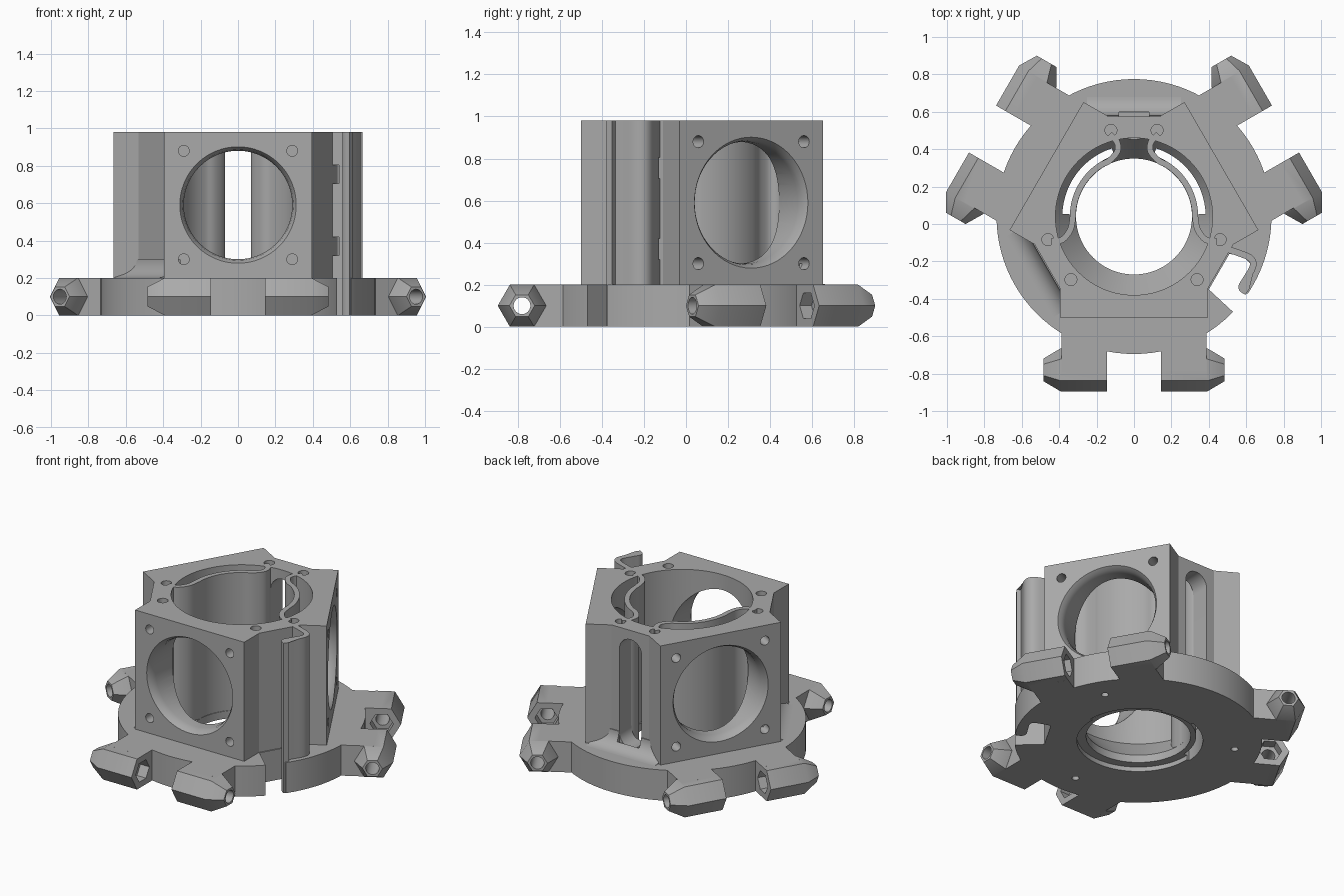
import bpy, bmesh
from math import sin, cos, pi, radians
from mathutils import Matrix, Vector

cube = bpy.data.objects.get("Cube")
if cube:
    bpy.data.objects.remove(cube, do_unlink=True)

grey = bpy.data.materials.new("plain grey")
grey.use_nodes = True
grey.diffuse_color = (0.4, 0.4, 0.4, 1)
grey.node_tree.nodes["Principled BSDF"].inputs["Base Color"].default_value = (0.4, 0.4, 0.4, 1)

TOP, DECK, MID = 0.98, 0.2, 0.59
FACES = (270, 30, 150)          # directions of the three square faces
GAPS = (90, 210, 330)           # directions of the gaps between them


def turn(deg):
    return Matrix.Rotation(radians(deg), 4, 'Z')


def move(x, y, z):
    return Matrix.Translation((x, y, z))


LAY_X = Matrix.Rotation(pi / 2, 4, 'Y')     # local z becomes x


def make(name, bm, matrix):
    bm.transform(matrix)
    bmesh.ops.recalc_face_normals(bm, faces=bm.faces)
    mesh = bpy.data.meshes.new(name)
    bm.to_mesh(mesh)
    bm.free()
    mesh.materials.append(grey)
    obj = bpy.data.objects.new(name, mesh)
    bpy.context.scene.collection.objects.link(obj)
    return obj


def prism(name, points, z0, z1, matrix=Matrix()):
    bm = bmesh.new()
    low = [bm.verts.new((x, y, z0)) for x, y in points]
    high = [bm.verts.new((x, y, z1)) for x, y in points]
    bm.faces.new(low)
    bm.faces.new(high)
    n = len(points)
    for i in range(n):
        j = (i + 1) % n
        bm.faces.new((low[i], low[j], high[j], high[i]))
    return make(name, bm, matrix)


def lathe(name, profile, sides, matrix=Matrix(), phase=0.0):
    """Solid of revolution about z from (radius, z) pairs, capped at both ends."""
    bm = bmesh.new()
    rings = []
    for r, z in profile:
        angles = [phase + 2 * pi * i / sides for i in range(sides)]
        rings.append([bm.verts.new((r * cos(a), r * sin(a), z)) for a in angles])
    bm.faces.new(rings[0])
    bm.faces.new(rings[-1])
    for a, b in zip(rings, rings[1:]):
        for i in range(sides):
            j = (i + 1) % sides
            bm.faces.new((a[i], a[j], b[j], b[i]))
    return make(name, bm, matrix)


def rod(r, z0, z1, matrix=Matrix(), sides=24):
    return lathe("cutter", [(r, z0), (r, z1)], sides, matrix)


def combine(target, tool, operation='DIFFERENCE'):
    """Apply a boolean and throw the tool away."""
    mod = target.modifiers.new("bool", 'BOOLEAN')
    mod.operation, mod.solver, mod.object = operation, 'EXACT', tool
    graph = bpy.context.evaluated_depsgraph_get()
    mesh = bpy.data.meshes.new_from_object(target.evaluated_get(graph))
    target.modifiers.remove(mod)
    target.data = mesh
    bpy.data.objects.remove(tool, do_unlink=True)


def arc(r, a0, a1, n=20):
    steps = [radians(a0 + (a1 - a0) * i / n) for i in range(n + 1)]
    return [(r * cos(a), r * sin(a)) for a in steps]


def smooth_path(points, steps=6):
    """Catmull-Rom through the points."""
    p = [Vector(q) for q in points]
    p = [2 * p[0] - p[1]] + p + [2 * p[-1] - p[-2]]
    out = []
    for a, b, c, d in zip(p, p[1:], p[2:], p[3:]):
        for i in range(steps):
            t = i / steps
            out.append(b + ((c - a) * t + (2 * a - 5 * b + 4 * c - d) * t ** 2
                            + (3 * b - a - 3 * c + d) * t ** 3) / 2)
    return out + [p[-2]]


def ribbon(path, width):
    """Outline of a strip of constant width along the path."""
    left, right = [], []
    for i, p in enumerate(path):
        d = (path[min(i + 1, len(path) - 1)] - path[max(i - 1, 0)]).normalized()
        side = Vector((-d.y, d.x)) * width / 2
        left.append(p + side)
        right.append(p - side)
    return left + right[::-1]


# base disc
base = lathe("base_disc", [(0.735, 0), (0.735, DECK)], 96)

# paired hexagonal lugs with arms, bolt holes and nut pockets
for deg in FACES:
    for side in (1, -1):
        flip = turn(deg - 270) @ Matrix.Diagonal((side, 1, 1, 1))
        arm = [(0.145, -0.82), (0.387, -0.82), (0.387, -0.5), (0.145, -0.5)]
        combine(base, prism("arm", arm, 0, DECK, flip), 'UNION')
        axis = flip @ move(0, -0.82, DECK / 2) @ LAY_X
        lug = [(0.1154, 0.145), (0.1154, 0.392), (0.06, 0.485)]
        combine(base, lathe("lug", lug, 6, axis, pi / 6), 'UNION')
        combine(base, rod(0.04, 0.1, 0.52, axis))
        pocket = [(0.07, 0.1), (0.07, 0.21)]
        combine(base, lathe("cutter", pocket, 6, axis, pi / 6))

# tower outline: three square faces joined by narrow gap walls
outline = []
for deg in FACES:
    a = radians(deg)
    n, t = Vector((cos(a), sin(a))), Vector((-sin(a), cos(a)))
    outline += [n * 0.385 - t * 0.395, n * 0.54 - t * 0.395,
                n * 0.54 + t * 0.395, n * 0.385 + t * 0.395]
tower = prism("tower", outline, DECK, TOP)

# funnel bore through tower and base
bore = [(0.365, -0.1), (0.365, 0.03), (0.31, 0.03), (0.31, 0.08), (0.42, 0.22), (0.42, 1.2)]
for target in (tower, base):
    combine(target, lathe("cutter", bore, 96))

# round windows with flared rims, and corner screw holes
for deg in FACES:
    face = turn(deg) @ move(0, 0, MID) @ LAY_X
    window = [(0.29, 0.2), (0.29, 0.48), (0.296, 0.515), (0.312, 0.541), (0.318, 0.56)]
    combine(tower, lathe("cutter", window, 64, face))
    for x in (-0.29, 0.29):
        for y in (-0.29, 0.29):
            combine(tower, rod(0.029, 0.44, 0.6, face @ move(x, y, 0), 20))
    combine(base, rod(0.022, -0.1, 0.12, turn(deg) @ move(0.58, 0, 0)))

# screw holes in the top rim
for deg in GAPS:
    for step in (-15, 15):
        combine(tower, rod(0.032, 0.8, 1.1, turn(deg + step) @ move(0.477, 0, 0)))

# tall round-ended slot in the back wall
slot = [(x, y + 0.84) for x, y in arc(0.08, 0, 180)]
slot += [(x, y + 0.29) for x, y in arc(0.08, 180, 360)]
combine(tower, prism("cutter", slot, -0.8, -0.2, Matrix.Rotation(pi / 2, 4, 'X')))

# curved slits through the base behind the spring blades
for start in (2, 108):
    slit = arc(0.343, start, start + 70) + arc(0.383, start + 70, start)
    combine(base, prism("cutter", slit, -0.1, 0.4))

# cable notch in the rim
notch = [(0.4, -0.39), (0.535, -0.515), (0.7, -0.66), (0.8, -0.5), (0.6, -0.41),
         (0.575, -0.385), (0.6, -0.33), (0.63, -0.26), (0.58, -0.21), (0.51, -0.2)]
combine(base, prism("cutter", notch, -0.1, 0.4))

# S-shaped cable clip
hook = smooth_path([(0.48, -0.17), (0.56, -0.195), (0.625, -0.225), (0.635, -0.27),
                    (0.595, -0.34), (0.575, -0.38), (0.605, -0.405)])
clip = prism("cable_clip", ribbon(hook, 0.035), 0, TOP)
for z in (0.37, 0.755):
    tie = [(0.505, -0.22), (0.54, -0.22), (0.54, -0.15), (0.505, -0.15)]
    combine(clip, prism("cutter", tie, z - 0.05, z + 0.05))

# spring blades inside the bore
parts = [base, tower, clip]
curve = [(0.13, 0.44), (0.092, 0.4), (0.088, 0.35), (0.13, 0.3)]
curve += arc(0.327, 58, 0, 10) + [(0.34, -0.07), (0.385, -0.125), (0.44, -0.13)]
for name, side in (("left_blade", 1), ("right_blade", -1)):
    strip = ribbon(smooth_path(curve, 4), 0.032)
    parts.append(prism(name, strip, 0.04, TOP, Matrix.Diagonal((side, 1, 1, 1))))

# coved feet of the closed gap walls
cove = [(0.5, 0.19), (0.64, 0.19), (0.64, DECK)]
cove += [(0.64 + x, 0.3 + y) for x, y in arc(0.1, 270, 180, 10)] + [(0.5, 0.3)]
for name, deg in (("back_foot", 90), ("side_foot", 210)):
    foot = prism(name, cove, -0.25, 0.25, turn(deg) @ Matrix.Rotation(pi / 2, 4, 'X'))
    if deg == 90:
        cut = [(-0.08, 0.3), (0.08, 0.3), (0.08, 0.56), (-0.08, 0.56)]
        combine(foot, prism("cutter", cut, 0.21, 0.5))
    parts.append(foot)

# place on centre and shade
bpy.ops.object.select_all(action='DESELECT')
for obj in parts:
    obj.data.transform(move(0, 0.04, 0))
    obj.select_set(True)
bpy.context.view_layer.objects.active = base
bpy.ops.object.shade_smooth_by_angle(angle=radians(28))
